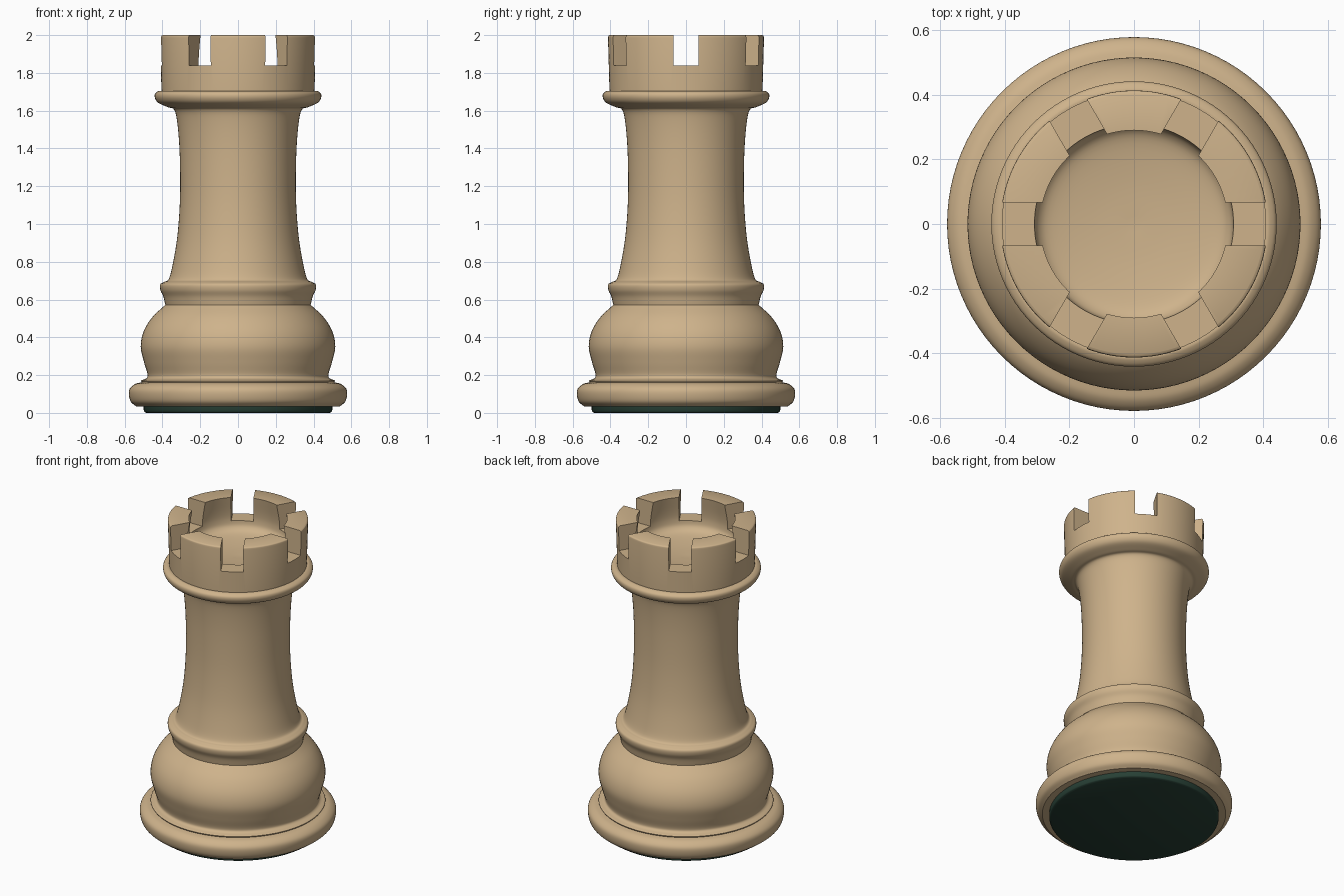
import bpy, bmesh
from math import cos, sin, pi, radians
from mathutils import Vector, Matrix

if "Cube" in bpy.data.objects:
    bpy.data.objects.remove(bpy.data.objects["Cube"])


def material(name, color):
    m = bpy.data.materials.new(name)
    m.diffuse_color = color
    m.use_nodes = True
    m.node_tree.nodes["Principled BSDF"].inputs["Base Color"].default_value = m.diffuse_color
    return m


def smooth_run(points, steps=5):
    """Catmull-Rom curve through one run of (radius, height) points."""
    p = [Vector(q) for q in points]
    if len(p) < 3:
        return p
    p = [2 * p[0] - p[1]] + p + [2 * p[-1] - p[-2]]
    out = []
    for a, b, c, d in zip(p, p[1:], p[2:], p[3:]):
        for i in range(steps):
            t = i / steps
            out.append(0.5 * (2 * b + (c - a) * t + (2 * a - 5 * b + 4 * c - d) * t * t
                              + (3 * b - a - 3 * c + d) * t ** 3))
    return out + [p[-2]]


def lathe(name, runs, mat, sides=96):
    """Turn the runs, joined end to end from axis to axis, around z."""
    prof = []
    for run in runs:
        for q in smooth_run(run):
            if not prof or (q - prof[-1]).length > 1e-4:
                prof.append(q)
    bm = bmesh.new()
    rings = []
    for r, z in prof:
        if r < 1e-4:
            rings.append([bm.verts.new((0, 0, z))] * sides)
        else:
            rings.append([bm.verts.new((r * cos(2 * pi * i / sides), r * sin(2 * pi * i / sides), z))
                          for i in range(sides)])
    for lo, hi in zip(rings, rings[1:]):
        for i in range(sides):
            j = (i + 1) % sides
            bm.faces.new(list(dict.fromkeys((lo[i], lo[j], hi[j], hi[i]))))
    bmesh.ops.recalc_face_normals(bm, faces=bm.faces)
    me = bpy.data.meshes.new(name)
    bm.to_mesh(me)
    bm.free()
    ob = bpy.data.objects.new(name, me)
    bpy.context.collection.objects.link(ob)
    me.materials.append(mat)
    return ob


def select(ob):
    bpy.ops.object.select_all(action='DESELECT')
    ob.select_set(True)
    bpy.context.view_layer.objects.active = ob


wood = material("light_wood", (0.62, 0.45, 0.26, 1))
green = material("green_felt", (0.02, 0.05, 0.035, 1))

# Turned body: each run is smooth, with a crease between runs
body = lathe("rook_body", [
    [(0, 0.035), (0.54, 0.035)],
    [(0.54, 0.035), (0.568, 0.06), (0.578, 0.1), (0.572, 0.13), (0.545, 0.153), (0.51, 0.162)],   # foot
    [(0.51, 0.162), (0.513, 0.172), (0.485, 0.183), (0.479, 0.205), (0.498, 0.27), (0.515, 0.35),
     (0.5, 0.43), (0.455, 0.505), (0.385, 0.572)],                                               # bulb
    [(0.385, 0.572), (0.395, 0.615), (0.411, 0.65), (0.412, 0.68), (0.39, 0.694)],               # collar
    [(0.39, 0.694), (0.366, 0.71), (0.345, 0.79), (0.323, 0.92), (0.31, 1.07), (0.306, 1.22),
     (0.31, 1.4), (0.322, 1.54), (0.338, 1.605), (0.37, 1.618), (0.42, 1.64), (0.439, 1.665),
     (0.439, 1.69), (0.42, 1.704), (0.405, 1.705)],                                              # stem, top ring
    [(0.405, 1.705), (0.413, 1.985)],
    [(0.413, 1.985), (0.411, 1.995), (0.403, 2.0)],
    [(0.403, 2.0), (0.29, 2.0)],
    [(0.29, 2.0), (0.306, 1.9), (0.308, 1.84), (0.295, 1.8), (0.25, 1.775), (0.13, 1.757), (0, 1.75)],  # bowl
], wood)

# Six battlement notches from three crossing slots
for k in range(3):
    bpy.ops.mesh.primitive_cube_add(size=1)
    cutter = bpy.context.object
    cutter.name = "notch_cutter"
    cutter.hide_render = True
    cutter.data.transform(Matrix.Rotation(radians(60 * k), 4, 'Z')
                          @ Matrix.Translation((0, 0, 1.99))
                          @ Matrix.Diagonal((1.0, 0.133, 0.3, 1)))
    cutter.data.materials.append(wood)
    mod = body.modifiers.new("notch", 'BOOLEAN')
    mod.operation = 'DIFFERENCE'
    mod.solver = 'EXACT'
    mod.object = cutter
    select(body)
    bpy.ops.object.modifier_apply(modifier=mod.name)
    bpy.data.objects.remove(cutter)

# Felt pad under the foot
pad = lathe("felt_pad", [
    [(0, 0), (0.485, 0)],
    [(0.485, 0), (0.495, 0.005), (0.499, 0.015)],
    [(0.499, 0.015), (0.499, 0.037)],
    [(0.499, 0.037), (0, 0.037)],
], green)

for ob in (body, pad):
    select(ob)
    bpy.ops.object.shade_smooth_by_angle(angle=radians(35))
